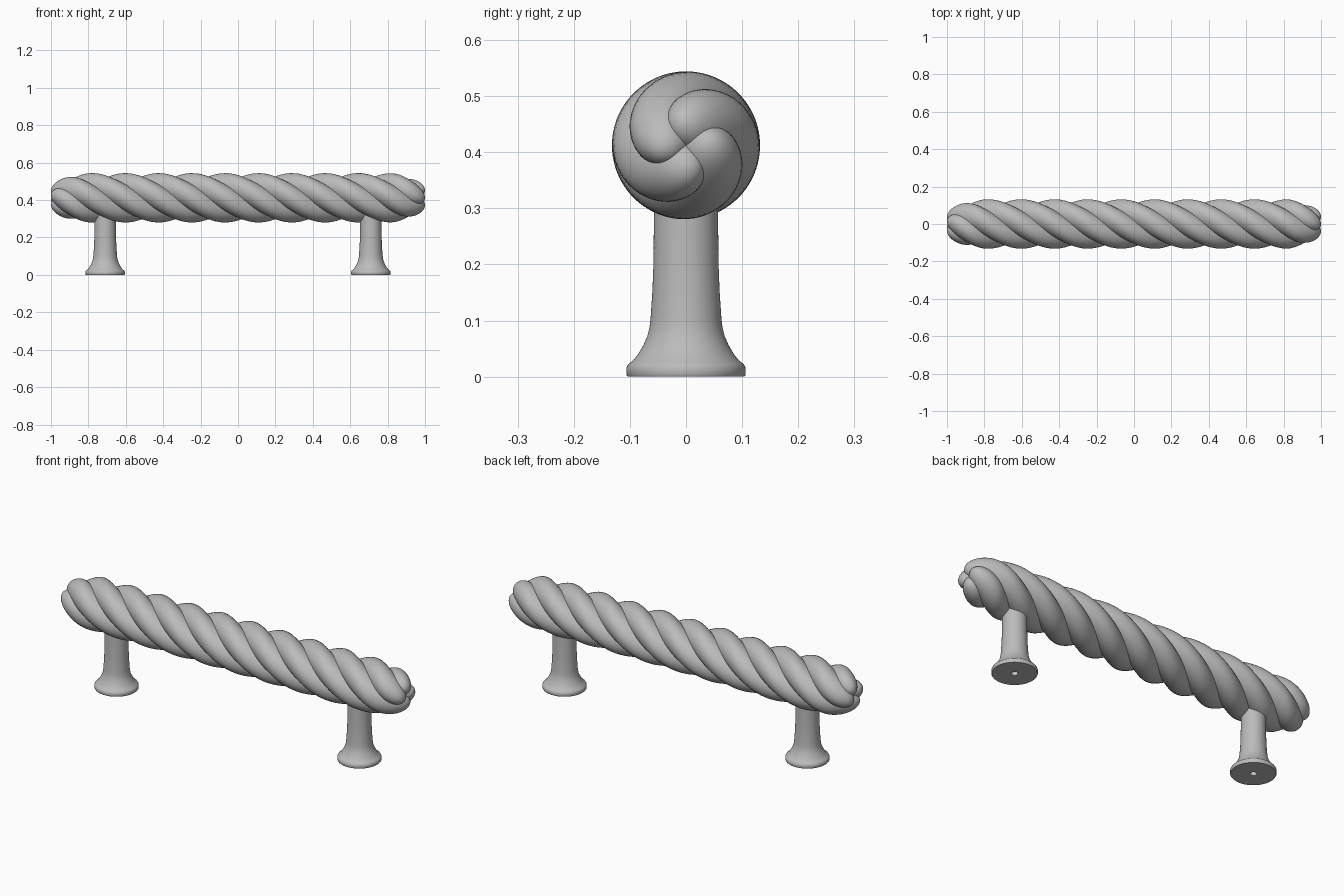
import bpy, bmesh
from math import sin, cos, pi, sqrt

if "Cube" in bpy.data.objects:
    bpy.data.objects.remove(bpy.data.objects["Cube"])

# One satin grey metal for everything
metal = bpy.data.materials.new("satin_grey")
metal.use_nodes = True
grey = (0.5, 0.5, 0.5, 1)
metal.diffuse_color = grey
metal.node_tree.nodes["Principled BSDF"].inputs["Base Color"].default_value = grey

AXIS_Z = 0.412     # height of the grip's centre line
STRANDS = 4
PITCH = 0.712      # length of one full turn
CREST_X = 0.11     # where a strand crests on top
ORBIT, THICK = 0.060, 0.072
POST_X = 0.71


def loft(name, rings, closed_ends=True):
    """Skin a list of equal rings into a smooth mesh object."""
    bm = bmesh.new()
    loops = [[bm.verts.new(p) for p in ring] for ring in rings]
    n = len(loops[0])
    for a, b in zip(loops, loops[1:]):
        for i in range(n):
            j = (i + 1) % n
            bm.faces.new((a[i], a[j], b[j], b[i]))
    if closed_ends:
        bm.faces.new(loops[0])
        bm.faces.new(loops[-1])
    bmesh.ops.recalc_face_normals(bm, faces=bm.faces[:])
    mesh = bpy.data.meshes.new(name)
    bm.to_mesh(mesh)
    bm.free()
    mesh.materials.append(metal)
    obj = bpy.data.objects.new(name, mesh)
    bpy.context.collection.objects.link(obj)
    bpy.ops.object.select_all(action='DESELECT')
    obj.select_set(True)
    bpy.context.view_layer.objects.active = obj
    bpy.ops.object.shade_smooth_by_angle(angle=pi / 5)
    return obj


def strand(index, steps=160, sides=40):
    """One twisted strand with drawn-in, rounded tips."""
    rings = []
    for s in range(steps + 1):
        # Cosine spacing crowds the rings toward the rounded tips
        u = 2 * s / steps - 1
        x = 0.9996 * (0.3 * u + 0.7 * sin(u * pi / 2))
        end = max(0, (abs(x) - 0.80) / 0.20)
        tip = max(0, (abs(x) - 0.84) / 0.16)
        orbit = ORBIT * (1 - 0.35 * end * end * (3 - 2 * end))
        radius = THICK * sqrt(max(0, 1 - tip ** 2.4))
        turn = 2 * pi * ((x - CREST_X) / PITCH + index / STRANDS) + pi / 2
        cy, cz = orbit * cos(turn), AXIS_Z + orbit * sin(turn)
        rings.append([(x, cy + radius * cos(turn + 2 * pi * i / sides),
                       cz + radius * sin(turn + 2 * pi * i / sides))
                      for i in range(sides)])
    return loft(f"grip_strand_{index + 1}", rings)


def post(name, x, sides=64):
    """Turned post with a flared foot and a screw bore underneath."""
    profile = [(0.001, 0.2), (0.016, 0.2), (0.016, 0), (0.104, 0),
               (0.106, 0.003), (0.106, 0.016), (0.103, 0.022), (0.094, 0.029),
               (0.086, 0.039), (0.076, 0.056), (0.069, 0.072), (0.065, 0.088),
               (0.063, 0.105), (0.060, 0.15), (0.058, 0.2), (0.057, 0.3),
               (0.057, 0.4), (0.001, 0.4)]
    rings = [[(x + r * cos(2 * pi * i / sides), r * sin(2 * pi * i / sides), z)
              for i in range(sides)] for r, z in profile]
    return loft(name, rings)


for k in range(STRANDS):
    strand(k)
post("left_post", POST_X)
post("right_post", -POST_X)
